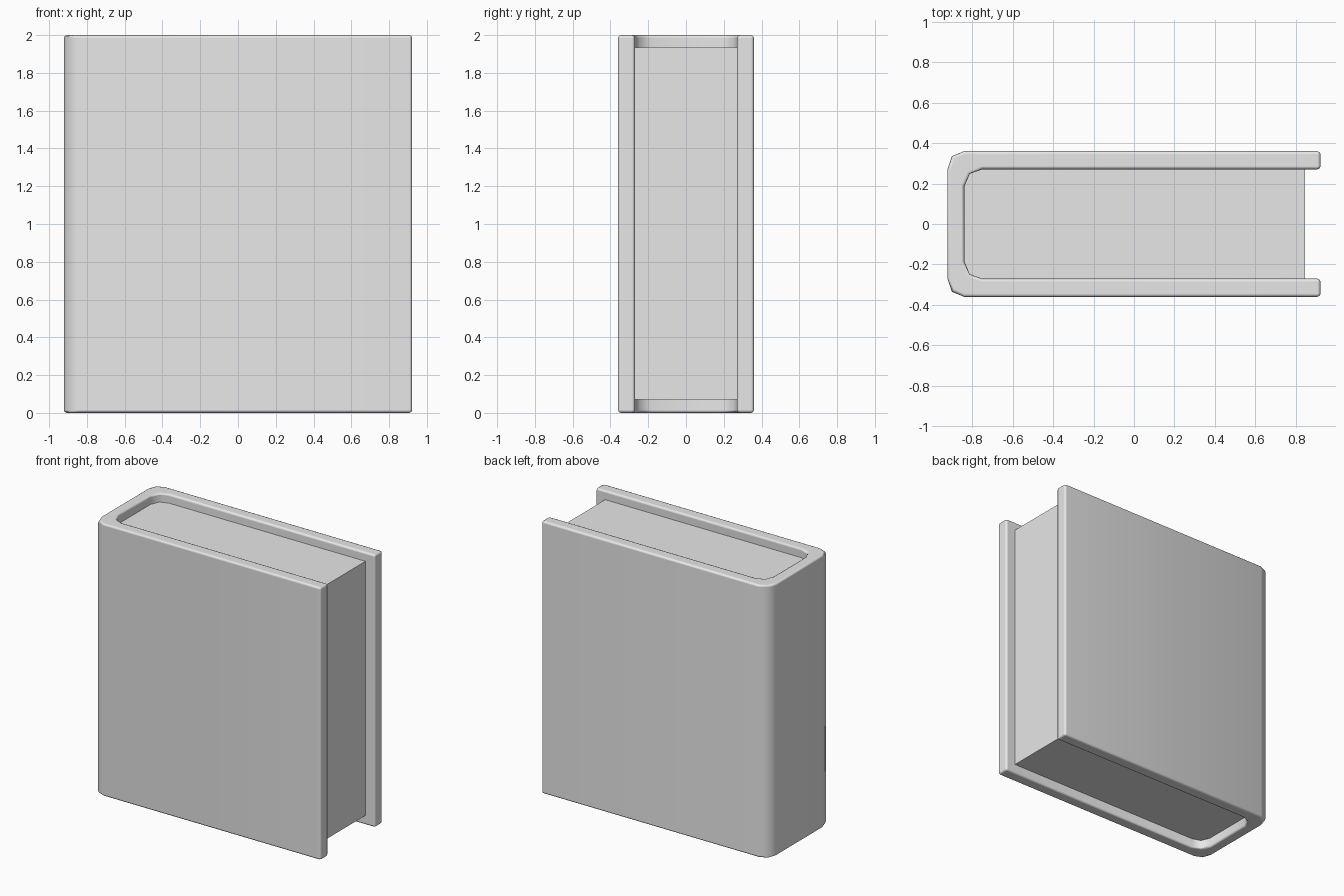
import bpy, bmesh, math

if "Cube" in bpy.data.objects:
    bpy.data.objects.remove(bpy.data.objects["Cube"], do_unlink=True)

GREY = (0.8, 0.8, 0.8, 1)
grey = bpy.data.materials.new("plain grey")
grey.use_nodes = True
grey.diffuse_color = GREY
grey.node_tree.nodes["Principled BSDF"].inputs["Base Color"].default_value = GREY


def u_profile(half, end, corner):
    """Open U outline: front edge, rounded spine, back edge."""
    side = [(end, -half)] + [(x, -y) for x, y in corner]
    return side + [(x, -y) for x, y in reversed(side)]


def prism(name, outline, z0, z1):
    """Extrude a closed outline from z0 to z1."""
    bm = bmesh.new()
    face = bm.faces.new([bm.verts.new((x, y, z0)) for x, y in outline])
    moved = bmesh.ops.extrude_face_region(bm, geom=[face])["geom"]
    top = [v for v in moved if isinstance(v, bmesh.types.BMVert)]
    bmesh.ops.translate(bm, verts=top, vec=(0, 0, z1 - z0))
    bmesh.ops.recalc_face_normals(bm, faces=bm.faces)
    mesh = bpy.data.meshes.new(name)
    bm.to_mesh(mesh)
    bm.free()
    mesh.materials.append(grey)
    obj = bpy.data.objects.new(name, mesh)
    bpy.context.collection.objects.link(obj)
    return obj


# Spine corners, outside and inside the cover
outer_corner = [(-0.84, 0.36), (-0.90, 0.335), (-0.922, 0.27)]
inner_corner = [(-0.75, 0.27), (-0.812, 0.248), (-0.838, 0.185)]

# Cover: both boards and the spine as one bevelled shell
outer = u_profile(0.36, 0.922, outer_corner)
inner = u_profile(0.27, 0.922, inner_corner)
cover = prism("book_cover", outer + inner[::-1], 0, 2)
bevel = cover.modifiers.new("rounded_rims", 'BEVEL')
bevel.width = 0.016
bevel.segments = 2
bevel.limit_method = 'ANGLE'
bevel.angle_limit = math.radians(60)

# Page block, set back from the cover's open edges
prism("page_block", u_profile(0.27, 0.845, inner_corner), 0.07, 1.935)

# Smooth cover, flat pages
bpy.ops.object.select_all(action='DESELECT')
cover.select_set(True)
bpy.context.view_layer.objects.active = cover
bpy.ops.object.shade_smooth_by_angle(angle=math.radians(60))
bevel.harden_normals = True
